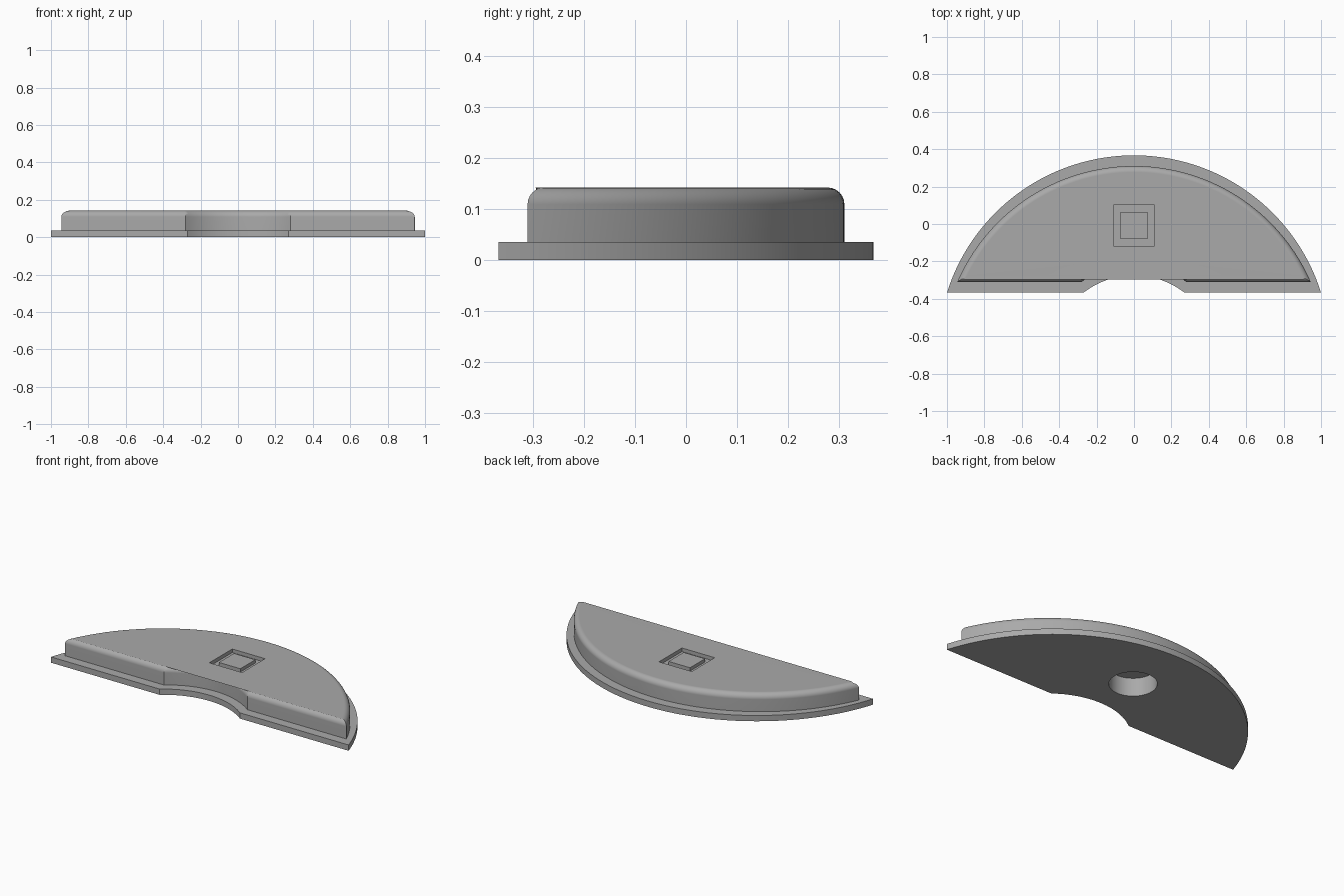
import bpy, bmesh
from math import atan2, sin, cos, hypot, pi

cube = bpy.data.objects.get("Cube")
if cube:
    bpy.data.objects.remove(cube, do_unlink=True)

grey = bpy.data.materials.new("plain_grey")
grey.use_nodes = True
grey.diffuse_color = (0.4, 0.4, 0.4, 1)
grey.node_tree.nodes["Principled BSDF"].inputs["Base Color"].default_value = (0.4, 0.4, 0.4, 1)


def arc(half, y_end, y_peak, count):
    """Points of a circular arc from +half to -half, bulging up to y_peak."""
    rise = y_peak - y_end
    radius = (half ** 2 + rise ** 2) / (2 * rise)
    cy = y_peak - radius
    span = atan2(half, y_end - cy)
    angles = [span * (1 - 2 * i / count) for i in range(count + 1)]
    return [(radius * sin(a), cy + radius * cos(a)) for a in angles]


def outline(half, y_front, y_back, notch_half, notch_peak):
    """Half-moon outline with a shallow curved notch in the front edge."""
    return arc(half, y_front, y_back, 80) + arc(notch_half, y_front, notch_peak, 28)[::-1]


def make_prism(name, points, z0, z1, fillet=0):
    bm = bmesh.new()
    face = bm.faces.new([bm.verts.new((x, y, z0)) for x, y in points])
    ext = bmesh.ops.extrude_face_region(bm, geom=[face])["geom"]
    for v in ext:
        if isinstance(v, bmesh.types.BMVert):
            v.co.z = z1
    bmesh.ops.recalc_face_normals(bm, faces=bm.faces)
    if fillet:
        rim = [e for e in bm.edges if all(v.co.z > z1 - 1e-4 for v in e.verts)]
        bmesh.ops.bevel(bm, geom=rim, offset=fillet, segments=6, profile=0.5,
                        affect='EDGES', clamp_overlap=False)
    mesh = bpy.data.meshes.new(name)
    bm.to_mesh(mesh)
    bm.free()
    obj = bpy.data.objects.new(name, mesh)
    bpy.context.collection.objects.link(obj)
    mesh.materials.append(grey)
    return obj


def activate(obj):
    bpy.ops.object.select_all(action='DESELECT')
    obj.select_set(True)
    bpy.context.view_layer.objects.active = obj


def cut(obj, cutter):
    mod = obj.modifiers.new("cut", 'BOOLEAN')
    mod.operation = 'DIFFERENCE'
    mod.solver = 'EXACT'
    mod.object = cutter
    activate(obj)
    bpy.ops.object.modifier_apply(modifier=mod.name)


def square(half, cy):
    return [(-half, cy - half), (half, cy - half), (half, cy + half), (-half, cy + half)]


# Flange and the raised, filleted body
flange = make_prism("base_flange", outline(1, -0.367, 0.367, 0.27, -0.275), 0, 0.035)
body = make_prism("raised_body", outline(0.945, -0.31, 0.31, 0.28, -0.215), 0.035, 0.142, 0.033)

# Blind round hole underneath and square recess on top
CY = -0.008
circle = [(0.13 * cos(i * pi / 24), CY + 0.13 * sin(i * pi / 24)) for i in range(48)]
hole = make_prism("hole_cutter", circle, -0.1, 0.11)
recess = make_prism("recess_cutter", square(0.11, CY), 0.12, 0.3)
cut(flange, hole)
cut(body, hole)
cut(body, recess)
for helper in (hole, recess):
    bpy.data.objects.remove(helper, do_unlink=True)

# Square block standing in the recess
make_prism("recess_block", square(0.072, CY), 0.115, 0.14)

# Smooth curved walls, flat faces kept flat
for obj in (flange, body):
    activate(obj)
    bpy.ops.object.shade_smooth_by_angle(angle=0.5)
    obj.modifiers.new("weighted_normals", 'WEIGHTED_NORMAL').keep_sharp = True
